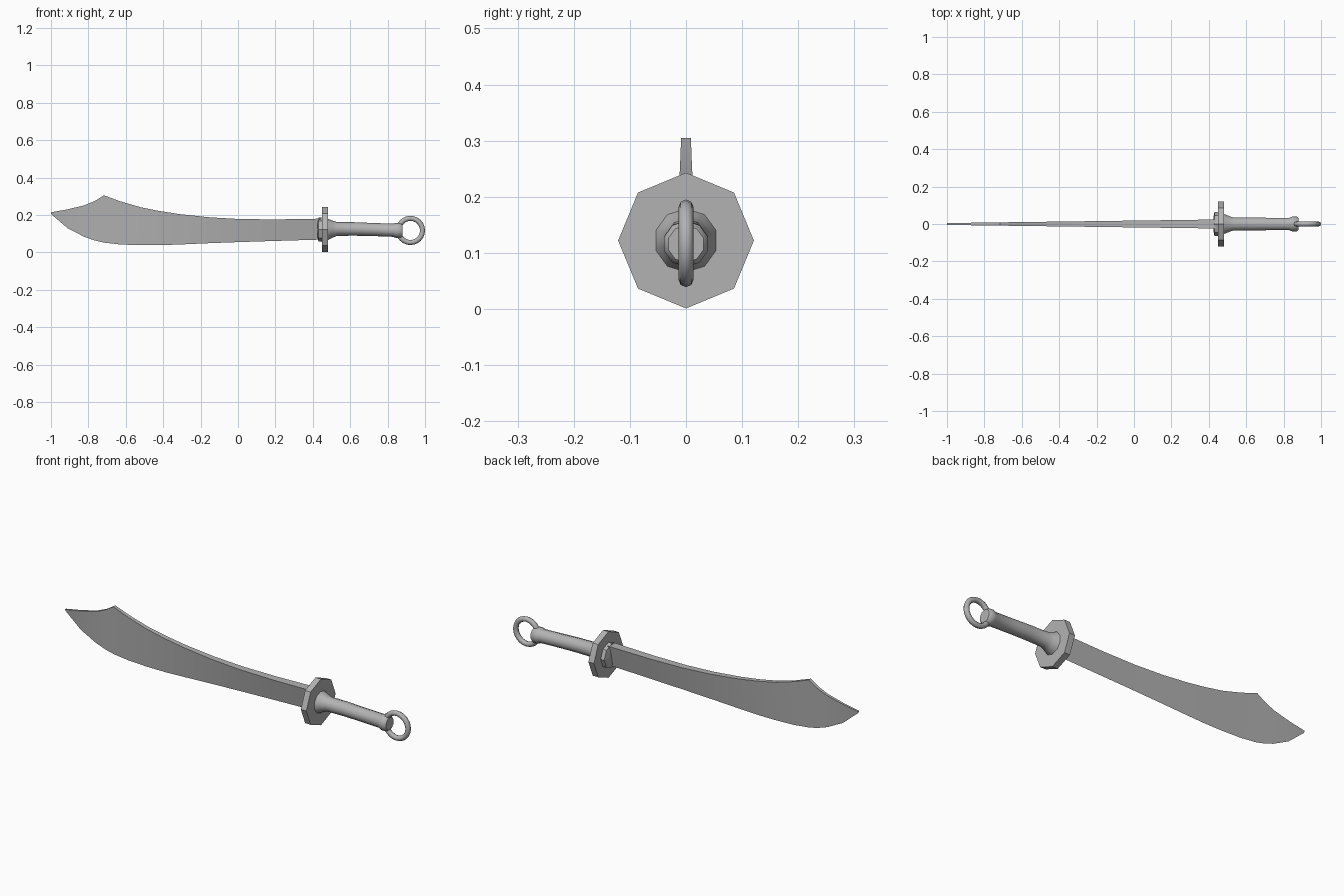
import bpy, bmesh, math

if "Cube" in bpy.data.objects:
    bpy.data.objects.remove(bpy.data.objects["Cube"])

steel = bpy.data.materials.new("grey steel")
steel.diffuse_color = (0.45, 0.45, 0.45, 1)
steel.use_nodes = True
steel.node_tree.nodes["Principled BSDF"].inputs["Base Color"].default_value = steel.diffuse_color


def finish(name, bm, angle=None):
    bmesh.ops.recalc_face_normals(bm, faces=bm.faces)
    mesh = bpy.data.meshes.new(name)
    bm.to_mesh(mesh)
    bm.free()
    mesh.materials.append(steel)
    obj = bpy.data.objects.new(name, mesh)
    bpy.context.collection.objects.link(obj)
    if angle:
        bpy.context.view_layer.objects.active = obj
        obj.select_set(True)
        bpy.ops.object.shade_smooth_by_angle(angle=math.radians(angle))
        obj.select_set(False)
    return obj


def lathe(name, stations, sides, angle=None):
    """Loft rings along x; each station is (x, centre z, radius)."""
    bm = bmesh.new()
    rings = []
    for x, z, r in stations:
        rings.append([bm.verts.new((x, r * math.sin(a), z + r * math.cos(a)))
                      for a in (2 * math.pi * i / sides for i in range(sides))])
    for p, q in zip(rings, rings[1:]):
        for i in range(sides):
            j = (i + 1) % sides
            bm.faces.new((p[i], p[j], q[j], q[i]))
    bm.faces.new(rings[0])
    bm.faces.new(rings[-1])
    return finish(name, bm, angle)


# Blade: wedge sections, thick spine tapering to a sharp lower edge
# (x, spine z, edge z)
sections = [(-0.91, 0.230, 0.128), (-0.82, 0.252, 0.082), (-0.765, 0.275, 0.063),
            (-0.717, 0.305, 0.052), (-0.63, 0.273, 0.042), (-0.52, 0.241, 0.038),
            (-0.42, 0.221, 0.038), (-0.31, 0.204, 0.042), (-0.15, 0.187, 0.049),
            (0.01, 0.178, 0.055), (0.2, 0.176, 0.061), (0.44, 0.180, 0.068)]
bm = bmesh.new()
rows = []
for x, top, edge in [(-1.0, 0.214, 0.205)] + sections:
    half = 0.005 + 0.019 * (x + 1) / 1.44
    rows.append([bm.verts.new((x, -half, top)), bm.verts.new((x, half, top)),
                 bm.verts.new((x, 0, edge))])
for p, q in zip(rows, rows[1:]):
    for i in range(3):
        j = (i + 1) % 3
        bm.faces.new((p[i], p[j], q[j], q[i]))
bm.faces.new(rows[0])
bm.faces.new(rows[-1])
finish("blade", bm, 20)

# Octagonal guard with a collar on the blade side
lathe("guard", [(0.449, 0.122, 0.121), (0.481, 0.122, 0.121)], 8)
lathe("blade_collar", [(0.424, 0.122, 0.036), (0.430, 0.122, 0.063),
                       (0.452, 0.122, 0.066)], 8)

# Grip flaring into the guard, swelling into a rounded pommel
lathe("grip", [(0.478, 0.122, 0.058), (0.505, 0.124, 0.046), (0.530, 0.125, 0.037),
               (0.62, 0.125, 0.036), (0.72, 0.122, 0.035), (0.83, 0.118, 0.035),
               (0.845, 0.117, 0.041), (0.870, 0.116, 0.041), (0.880, 0.116, 0.033)],
      10, 40)

# Ring through the pommel
bm = bmesh.new()
major, minor, n, m = 0.0645, 0.0135, 24, 8
ring = [[bm.verts.new((0.922 + (major + minor * math.cos(b)) * math.cos(a),
                       minor * math.sin(b),
                       0.117 + (major + minor * math.cos(b)) * math.sin(a)))
         for b in (2 * math.pi * k / m for k in range(m))]
        for a in (2 * math.pi * k / n for k in range(n))]
for i in range(n):
    for k in range(m):
        p, q, l = ring[i], ring[(i + 1) % n], (k + 1) % m
        bm.faces.new((p[k], p[l], q[l], q[k]))
finish("ring", bm, 60)
